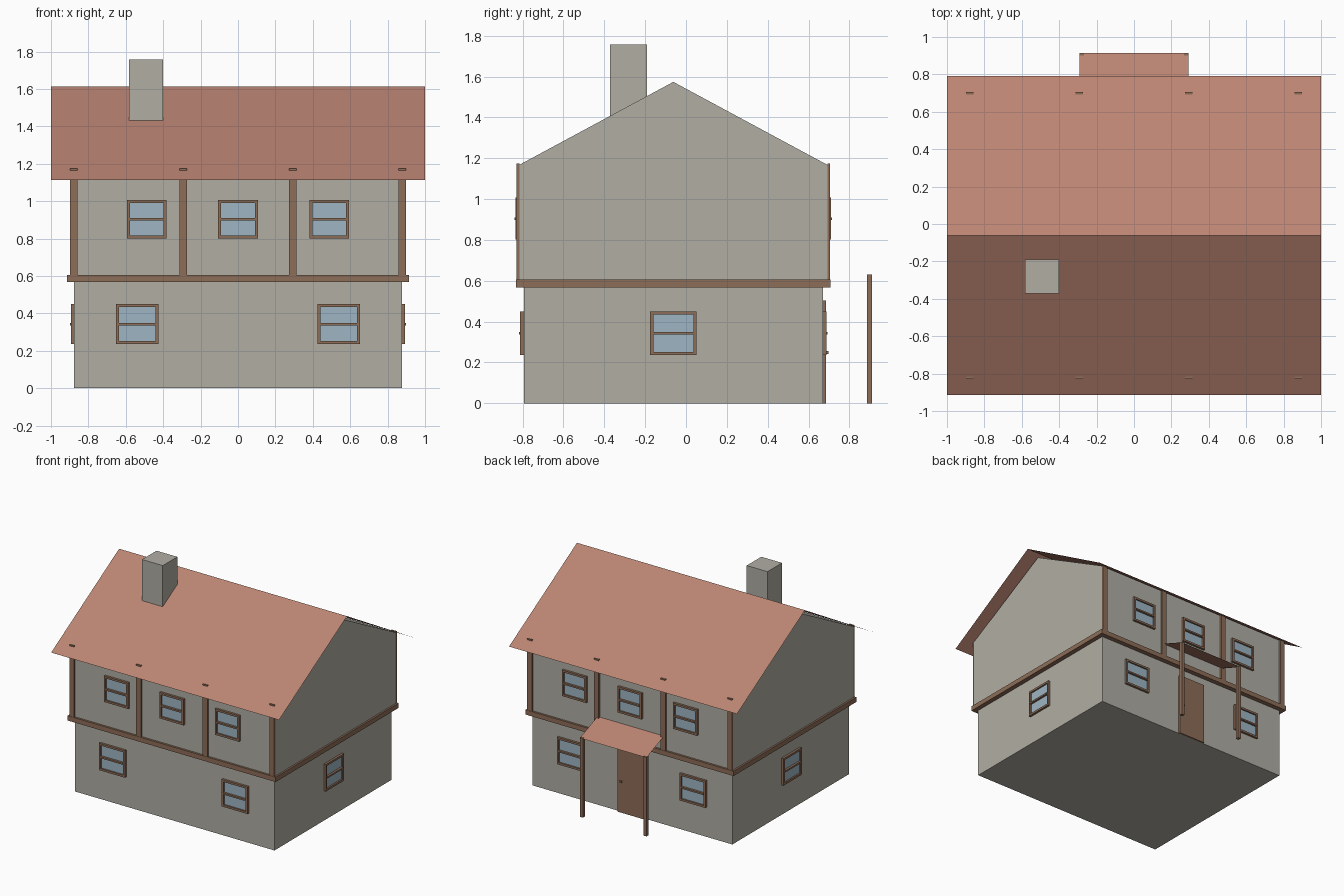
import bpy, bmesh, math
from mathutils import Matrix, Vector

cube = bpy.data.objects.get("Cube")
if cube:
    bpy.data.objects.remove(cube, do_unlink=True)

CY = -0.062  # centre line of the house body, set back from the porch


def material(name, rgb):
    lin = [((c / 255 + 0.055) / 1.055) ** 2.4 for c in rgb] + [1]
    m = bpy.data.materials.new(name)
    m.use_nodes = True
    m.diffuse_color = lin
    m.node_tree.nodes["Principled BSDF"].inputs["Base Color"].default_value = lin
    return m


PLASTER = material("plaster", (177, 174, 164))
WOOD = material("wood", (141, 109, 88))
TILE = material("roof_tile", (187, 132, 114))
GLASS = material("glass", (158, 181, 196))


def finish(name, bm, mat, fix_normals=True):
    if fix_normals:
        bmesh.ops.recalc_face_normals(bm, faces=bm.faces)
    me = bpy.data.meshes.new(name)
    bm.to_mesh(me)
    bm.free()
    me.materials.append(mat)
    ob = bpy.data.objects.new(name, me)
    bpy.context.collection.objects.link(ob)
    return ob


def boxes(name, mat, spans, place=None):
    """Mesh of boxes, each given as (x0, x1, y0, y1, z0, z1)."""
    bm = bmesh.new()
    for x0, x1, y0, y1, z0, z1 in spans:
        size = Matrix.Diagonal((x1 - x0, y1 - y0, z1 - z0, 1))
        mid = Matrix.Translation(((x0 + x1) / 2, (y0 + y1) / 2, (z0 + z1) / 2))
        bmesh.ops.create_cube(bm, size=1, matrix=mid @ size)
    if place:
        bm.transform(place)
    return finish(name, bm, mat)


def prism(name, mat, profile, half):
    """Extrude a (y, z) outline along x."""
    bm = bmesh.new()
    face = bm.faces.new([bm.verts.new((-half, y, z)) for y, z in profile])
    new = bmesh.ops.extrude_face_region(bm, geom=[face])["geom"]
    bmesh.ops.translate(bm, vec=(2 * half, 0, 0),
                        verts=[v for v in new if isinstance(v, bmesh.types.BMVert)])
    return finish(name, bm, mat)


def sheet(name, mat, path, half):
    """Thin sheet following a (y, z) path, spanning x."""
    bm = bmesh.new()
    rows = [[bm.verts.new((s * half, y, z)) for s in (-1, 1)] for y, z in path]
    for a, b in zip(rows, rows[1:]):
        bm.faces.new((a[0], a[1], b[1], b[0]))
    return finish(name, bm, mat, False)


def window(name, turn, u, dist, z, w, h):
    """Framed window on the wall facing 'turn' degrees round from the front."""
    place = (Matrix.Translation((0, CY, 0)) @ Matrix.Rotation(math.radians(turn), 4, "Z")
             @ Matrix.Translation((u, -dist, z)))
    a, b, t, d = w / 2, h / 2, 0.016, -0.018
    boxes(name + "_frame", WOOD, [
        (-a, -a + t, d, 0, -b, b), (a - t, a, d, 0, -b, b),
        (-a + t, a - t, d, 0, -b, -b + t), (-a + t, a - t, d, 0, b - t, b),
        (-a + t, a - t, d - 0.005, 0, -t / 2.5, t / 2.5)], place)
    boxes(name + "_glass", GLASS, [(-a + t, a - t, -0.006, 0, -b + t, b - t)], place)


# Walls: ground floor box and overhanging upper floor with gables
LOW_X, LOW_Y, UP_X, UP_Y = 0.876, 0.732, 0.899, 0.754
boxes("ground_floor", PLASTER, [(-LOW_X, LOW_X, CY - LOW_Y, CY + LOW_Y, 0, 0.568)])
prism("upper_floor", PLASTER, [
    (CY - UP_Y, 0.6), (CY + UP_Y, 0.6), (CY + UP_Y, 1.168),
    (CY, 1.574), (CY - UP_Y, 1.168)], UP_X)

# Timber: floor band and upright posts on both long walls
boxes("floor_beam", WOOD, [(-0.913, 0.913, CY - 0.77, CY + 0.77, 0.567, 0.605)])
for side, s in (("front", -1), ("back", 1)):
    ys = sorted((CY + s * UP_Y, CY + s * 0.768))
    for i in range(4):
        x = -0.878 + i * 0.5853
        boxes(f"{side}_timber_{i + 1}", WOOD, [(x - 0.021, x + 0.021, *ys, 0.605, 1.174)])

# Roof and chimney
sheet("main_roof", TILE, [(CY - 0.852, 1.114), (CY, 1.612), (CY + 0.852, 1.114)], 1)
boxes("chimney", PLASTER, [(-0.582, -0.4, -0.372, -0.19, 1.38, 1.757)])

# Windows
for side, turn in (("front", 0), ("back", 180)):
    for i, u in enumerate((-0.538, 0.538)):
        window(f"{side}_lower_window_{i + 1}", turn, u, LOW_Y, 0.343, 0.228, 0.214)
    for i, u in enumerate((-0.487, 0, 0.487)):
        window(f"{side}_upper_window_{i + 1}", turn, u, UP_Y, 0.904, 0.212, 0.206)
for side, turn in (("left", 90), ("right", 270)):
    window(f"{side}_window", turn, 0, LOW_X, 0.343, 0.228, 0.214)

# Back door with handle
wall = CY + LOW_Y
boxes("door", WOOD, [(-0.12, 0.12, wall, wall + 0.015, 0, 0.503)])
boxes("door_handle", WOOD, [(0.08, 0.096, wall + 0.015, wall + 0.027, 0.242, 0.256)])

# Porch
sheet("porch_roof", TILE, [(CY + UP_Y, 0.712), (0.913, 0.625)], 0.292)
for name, x in (("left", 0.279), ("right", -0.279)):
    boxes(f"{name}_porch_post", WOOD, [(x - 0.013, x + 0.013, 0.886, 0.912, 0, 0.63)])
